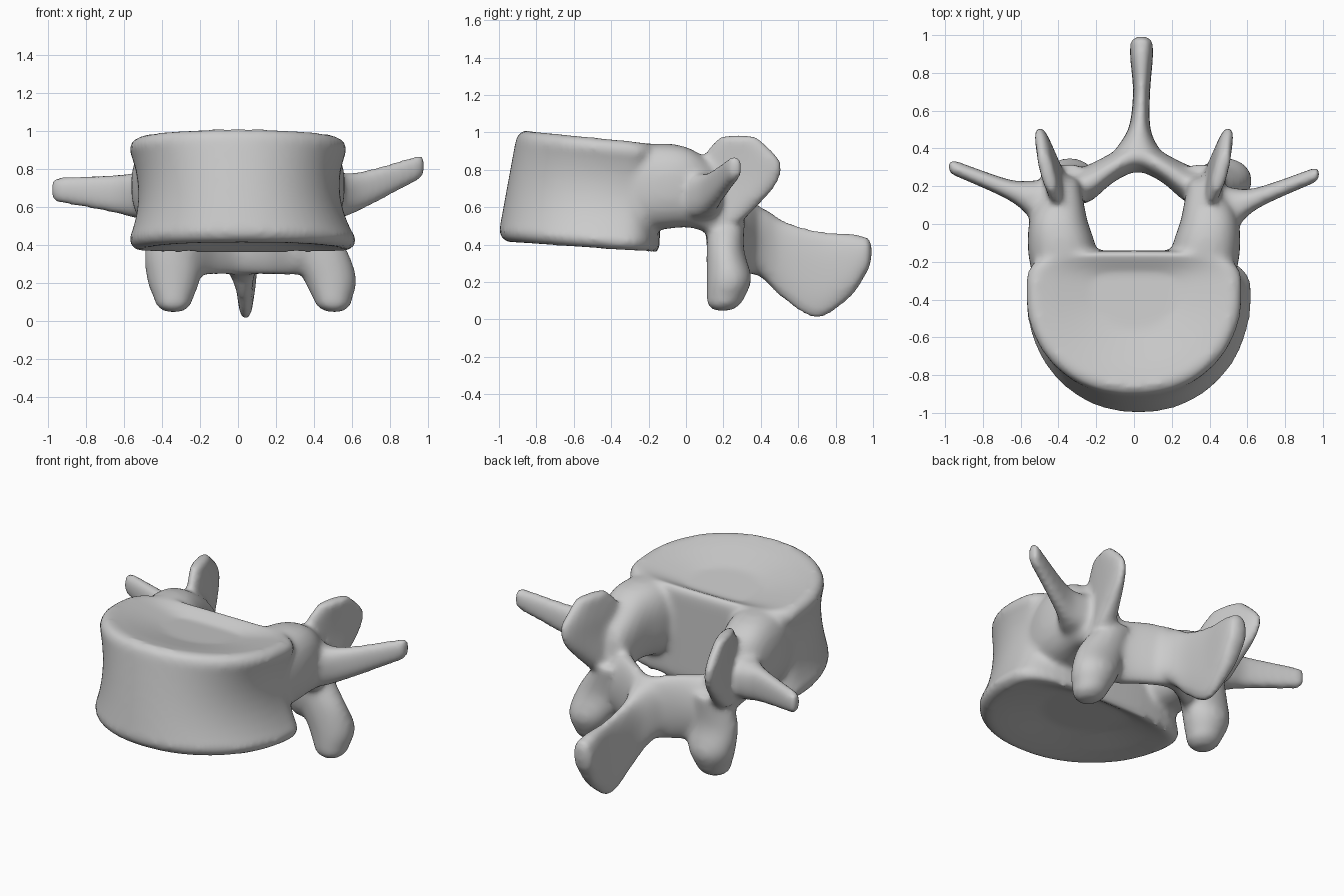
import bpy
import math
from mathutils import Vector

if "Cube" in bpy.data.objects:
    bpy.data.objects.remove(bpy.data.objects["Cube"])

SIDES = 64
ANGLES = [math.tau * i / SIDES for i in range(SIDES)]
X, Y, Z = Vector((1, 0, 0)), Vector((0, 1, 0)), Vector((0, 0, 1))
parts = []

bone = bpy.data.materials.new("bone grey")
bone.use_nodes = True
tone = (0.6, 0.6, 0.6, 1)
bone.diffuse_color = tone
bone.node_tree.nodes["Principled BSDF"].inputs["Base Color"].default_value = tone


def skin(name, rings):
    """Closed tube through rings of equal length."""
    verts = [point for ring in rings for point in ring]
    faces = []
    for start in range(0, len(verts) - SIDES, SIDES):
        for i in range(SIDES):
            j = (i + 1) % SIDES
            faces.append((start + i, start + j, start + SIDES + j, start + SIDES + i))
    faces.append(tuple(reversed(range(SIDES))))
    faces.append(tuple(range(len(verts) - SIDES, len(verts))))
    mesh = bpy.data.meshes.new(name)
    mesh.from_pydata(verts, [], faces)
    mesh.materials.append(bone)
    obj = bpy.data.objects.new(name, mesh)
    bpy.context.collection.objects.link(obj)
    parts.append(obj)


def spline(stations, steps=5):
    """Catmull-Rom resampling of station tuples."""
    padded = [stations[0], *stations, stations[-1]]
    out = []
    for a, b, c, d in zip(padded, padded[1:], padded[2:], padded[3:]):
        for k in range(steps):
            t = k / steps
            out.append([q + t / 2 * (r - p + t * (2 * p - 5 * q + 4 * r - w + t * (3 * (q - r) + w - p)))
                        for p, q, r, w in zip(a, b, c, d)])
    return out + [list(stations[-1])]


def power(value, exponent):
    return math.copysign(abs(value) ** exponent, value)


def loft(name, u, v, stations, exponent=0.8):
    """Rounded sections (x, y, z, radius along u, radius along v) with a domed far end."""
    sections = [(Vector(s[:3]), s[3], s[4]) for s in spline(stations)]
    tip, ru, rv = sections[-1]
    reach = (tip - sections[-2][0]).normalized() * min(ru, rv) * 0.7
    for k in range(1, 5):
        turn = k * math.pi / 10
        sections.append((tip + reach * math.sin(turn), ru * math.cos(turn), rv * math.cos(turn)))
    skin(name, [[centre + u * a * power(math.cos(t), exponent) + v * b * power(math.sin(t), exponent)
                 for t in ANGLES] for centre, a, b in sections])


def body_ring(t, inset=0, lift=0):
    """D-shaped section with a flat back, at height t from 0 to 1, tilted to the rear."""
    middle = -0.37
    shift = 0.025 * (1 - t) ** 2
    half = 0.525 + 0.05 * (2 * t - 1) ** 2 + shift - inset
    front = -1 + 0.09 * t + inset
    back = -0.14 - inset / 3
    corner = 0.7 - 0.2 * t
    ring = []
    for angle in ANGLES:
        c, s = math.cos(angle), math.sin(angle)
        exponent = corner if s > 0 else 0.95
        depth = back - middle if s > 0 else middle - front
        y = middle + depth * power(s, exponent)
        slope = 0.07 + 0.03 * t
        z = 0.47 + 0.5 * t - slope * (y + 1) + lift
        ring.append((shift + half * power(c, exponent), y, z))
    return ring


# Body with flared rims and dished ends
rim = [(0.015, 0.035), (0.05, 0.055), (0.15, 0.04), (0.35, 0)]
skin("vertebral_body", [body_ring(0, inset, -lift) for inset, lift in reversed(rim)]
     + [body_ring(i / 8) for i in range(9)]
     + [body_ring(1, inset, lift) for inset, lift in rim])

# Paired parts: the left ones rise and flare more than the right ones
for side, label, rise, flare, set_back in ((1, "left", 0.12, 0.16, 0), (-1, "right", 0, 0, 0.04)):
    loft(label + "_pedicle", X, Z, [
        (side * 0.38, -0.34, 0.69, 0.14, 0.21),
        (side * 0.38, -0.15, 0.71, 0.18, 0.23),
        (side * 0.4, 0.03, 0.7, 0.15, 0.21),
        (side * 0.38, 0.2, 0.6, 0.1, 0.18)])
    loft(label + "_upper_joint", X, Vector((side * 0.24, 0.97, 0)), [
        (side * 0.41, 0.2, 0.52, 0.07, 0.1),
        (side * 0.44, 0.28, 0.72, 0.05, 0.21),
        (side * 0.45, 0.29, 0.85, 0.045, 0.22),
        (side * 0.46, 0.28, 0.96, 0.04, 0.12)])
    root = side * 0.34
    loft(label + "_lower_joint", X, Y, [
        (root, 0.22, 0.56, 0.1, 0.1),
        (root + flare / 2, 0.21, 0.38, 0.15, 0.1),
        (root + flare * 0.9, 0.23, 0.22, 0.14, 0.12),
        (root + flare, 0.21, 0.11, 0.1, 0.1)], 1)
    loft(label + "_side_process", Y, Z, [
        (side * 0.4, 0.04, 0.67, 0.18, 0.14),
        (side * 0.53, 0.08 + set_back, 0.66, 0.11, 0.12),
        (side * 0.66, 0.14 + set_back, 0.67 + rise / 6, 0.055, 0.1),
        (side * 0.96, 0.26 + set_back, 0.69 + rise, 0.04, 0.065)])

# Arch closing the canal at the back
middle = 0.02
half_arch = [(0.4, 0.2, 0.17, 0.07), (0.27, 0.21, 0.2, 0.1), (0.13, 0.3, 0.2, 0.08)]
loft("arch", Y, Z, [(middle - x, y, 0.44, thick, tall) for x, y, tall, thick in half_arch]
     + [(middle, 0.36, 0.43, 0.085, 0.19)]
     + [(middle + x, y, 0.44, thick, tall) for x, y, tall, thick in reversed(half_arch)], 1)

# Rear spine plate
loft("rear_spine", X, Z, [
    (0.02, 0.33, 0.43, 0.17, 0.16),
    (0.02, 0.42, 0.4, 0.1, 0.19),
    (0.03, 0.52, 0.32, 0.055, 0.21),
    (0.04, 0.7, 0.24, 0.045, 0.235),
    (0.04, 0.88, 0.29, 0.06, 0.17),
    (0.04, 0.96, 0.34, 0.06, 0.1)])

# Fuse all parts into one smooth bone
bpy.ops.object.select_all(action="DESELECT")
for obj in parts:
    obj.select_set(True)
bpy.context.view_layer.objects.active = parts[0]
bpy.ops.object.join()
vertebra = bpy.context.object
vertebra.name = "vertebra"
fuse = vertebra.modifiers.new("fuse", "REMESH")
fuse.mode = "VOXEL"
fuse.voxel_size = 0.018
fuse.use_smooth_shade = True
soften = vertebra.modifiers.new("soften", "SMOOTH")
soften.factor = 0.5
soften.iterations = 10
bpy.ops.object.shade_smooth()
